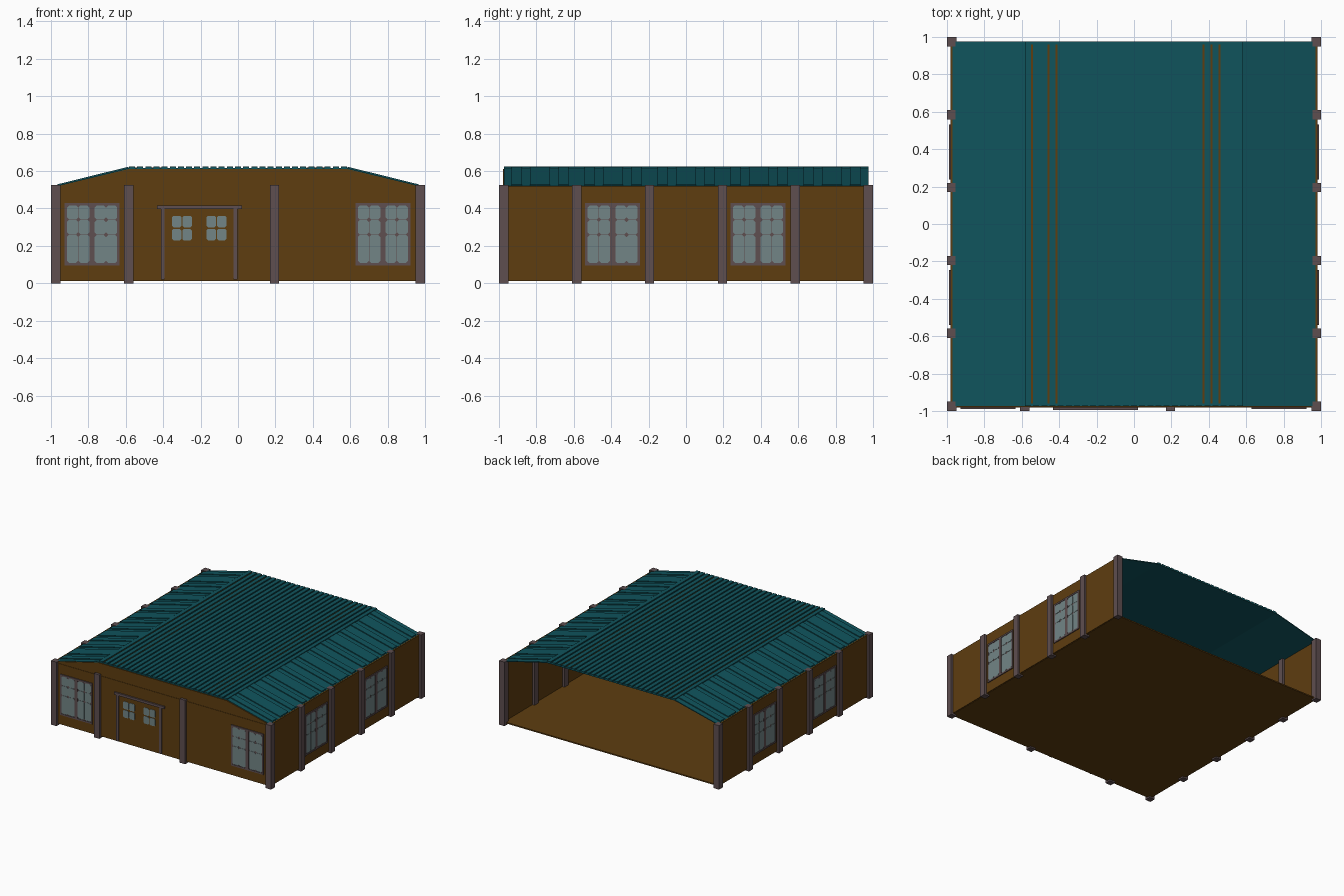
import bpy, bmesh, math
from mathutils import Matrix

if "Cube" in bpy.data.objects:
    bpy.data.objects.remove(bpy.data.objects["Cube"])


def material(name, rgb):
    m = bpy.data.materials.new(name)
    m.diffuse_color = (*rgb, 1)
    m.use_nodes = True
    m.node_tree.nodes["Principled BSDF"].inputs["Base Color"].default_value = m.diffuse_color
    return m


BROWN = material("brown timber", (0.112, 0.047, 0.005))
TEAL = material("teal roofing", (0.005, 0.088, 0.108))
POST = material("mauve grey trim", (0.112, 0.077, 0.080))
GLASS = material("pale glass", (0.17, 0.235, 0.24))


def prism(bm, pts, y0, y1):
    """Extrude an x-z outline from y0 to y1."""
    a = [bm.verts.new((x, y0, z)) for x, z in pts]
    b = [bm.verts.new((x, y1, z)) for x, z in pts]
    n = len(pts)
    bm.faces.new(a)
    bm.faces.new(b[::-1])
    for i in range(n):
        j = (i + 1) % n
        bm.faces.new((a[j], a[i], b[i], b[j]))


def box(bm, x0, x1, y0, y1, z0, z1):
    prism(bm, [(x0, z0), (x1, z0), (x1, z1), (x0, z1)], y0, y1)


def pane(bm, x0, x1, z0, z1, y0, y1, c):
    """Glass pane with cut corners."""
    prism(bm, [(x0 + c, z0), (x1 - c, z0), (x1, z0 + c), (x1, z1 - c),
               (x1 - c, z1), (x0 + c, z1), (x0, z1 - c), (x0, z0 + c)], y0, y1)


def finish(bm, name, mat, matrix=None):
    bmesh.ops.recalc_face_normals(bm, faces=bm.faces)
    if matrix:
        bm.transform(matrix)
    me = bpy.data.meshes.new(name)
    bm.to_mesh(me)
    bm.free()
    me.materials.append(mat)
    ob = bpy.data.objects.new(name, me)
    bpy.context.collection.objects.link(ob)
    return ob


# floor
bm = bmesh.new()
box(bm, -0.975, 0.975, -0.975, 0.975, 0.012, 0.022)
finish(bm, "floor", BROWN)

# walls: front and two sides, the back stays open
bm = bmesh.new()
box(bm, -0.975, 0.975, -0.982, -0.970, 0.015, 0.51)
finish(bm, "front_wall", BROWN)
for s, side in ((-1, "left"), (1, "right")):
    bm = bmesh.new()
    x = sorted((s * 0.970, s * 0.982))
    box(bm, x[0], x[1], -0.975, 0.975, 0.015, 0.52)
    finish(bm, side + "_wall", BROWN)

# front gable
bm = bmesh.new()
prism(bm, [(-0.97, 0.505), (0.97, 0.505), (0.97, 0.518), (0.58, 0.612),
           (-0.58, 0.612), (-0.97, 0.518)], -0.979, -0.968)
finish(bm, "front_gable", BROWN)

# posts
spots = [(s * 0.975, -0.975 + 0.39 * i) for s in (-1, 1) for i in range(6)]
spots += [(-0.585, -0.975), (0.195, -0.975)]
bm = bmesh.new()
for x, y in spots:
    box(bm, x - 0.025, x + 0.025, y - 0.025, y + 0.025, 0, 0.525)
finish(bm, "posts", POST)

# roof sheet
bm = bmesh.new()
prism(bm, [(-0.97, 0.515), (-0.58, 0.609), (0.58, 0.609), (0.97, 0.515),
           (0.97, 0.521), (0.58, 0.617), (-0.58, 0.617), (-0.97, 0.521)], -0.972, 0.975)
finish(bm, "roof_sheet", TEAL)

# long slats on the flat top
PITCH = 0.0436
bm = bmesh.new()
for i in range(-13, 14):
    x = i * PITCH
    box(bm, x - 0.016, x + 0.016, -0.972, 0.975, 0.616, 0.625)
finish(bm, "roof_slats", TEAL)

# brown battens showing in a few slat gaps
bm = bmesh.new()
for i in (-13, -11, -10, 8, 9, 10):
    x = (i + 0.5) * PITCH
    box(bm, x - 0.005, x + 0.005, -0.96, 0.96, 0.612, 0.619)
finish(bm, "roof_battens", BROWN)

# raised panels on both slopes, three in each bay
bm = bmesh.new()
for s in (-1, 1):
    for bay in range(-2, 3):
        for off, half in ((-0.125, 0.027), (0, 0.053), (0.125, 0.027)):
            y = bay * 0.39 + off
            prism(bm, [(s * 0.585, 0.613), (s * 0.965, 0.520),
                       (s * 0.966, 0.529), (s * 0.586, 0.623)], y - half, y + half)
finish(bm, "slope_panels", TEAL)


def window(name, matrix):
    """Four by three window, outward is -y, origin on the wall face."""
    w, z0, z1, t = 0.147, 0.095, 0.43, 0.013
    bm = bmesh.new()
    box(bm, -w, w, -0.003, 0.002, z0, z1)
    for s in (-1, 1):
        x = sorted((s * w, s * (w - t)))
        box(bm, x[0], x[1], -0.007, 0.0, z0, z1)
    box(bm, -w, w, -0.007, 0.0, z0, z0 + t)
    box(bm, -w, w, -0.007, 0.0, z1 - t, z1)
    box(bm, -0.013, 0.013, -0.007, 0.0, z0, z1)
    finish(bm, name + "_frame", POST, matrix)
    bm = bmesh.new()
    rows = (0.108, 0.26, 0.34, 0.417)
    for x in (-0.134, -0.073, 0.014, 0.075):
        for a, b in zip(rows, rows[1:]):
            pane(bm, x, x + 0.059, a + 0.001, b - 0.001, -0.005, -0.001, 0.011)
    finish(bm, name + "_glass", GLASS, matrix)


# windows on three walls
for x, n in ((-0.78, "left"), (0.775, "right")):
    window("front_window_" + n, Matrix.Translation((x, -0.982, 0)))
for s, side in ((-1, "left"), (1, "right")):
    for y, n in ((-0.392, "a"), (0.385, "b")):
        window(f"{side}_window_{n}", Matrix.Translation((s * 0.982, y, 0))
               @ Matrix.Rotation(s * math.pi / 2, 4, 'Z'))

# door frame with overhanging lintel
bm = bmesh.new()
for x in (-0.403, -0.013):
    box(bm, x - 0.01, x + 0.01, -0.992, -0.98, 0.02, 0.40)
box(bm, -0.432, 0.022, -0.994, -0.98, 0.397, 0.417)
finish(bm, "door_frame", POST)

# door leaf, dark surrounds and glass
bm = bmesh.new()
box(bm, -0.393, -0.023, -0.985, -0.98, 0.025, 0.397)
finish(bm, "door", BROWN)
bm = bmesh.new()
for cx in (-0.30, -0.115):
    for dx in (-0.028, 0.028):
        for dz in (-0.035, 0.035):
            x, z = cx + dx, 0.295 + dz
            pane(bm, x - 0.025, x + 0.025, z - 0.031, z + 0.031, -0.988, -0.984, 0.008)
finish(bm, "door_glass", GLASS)
